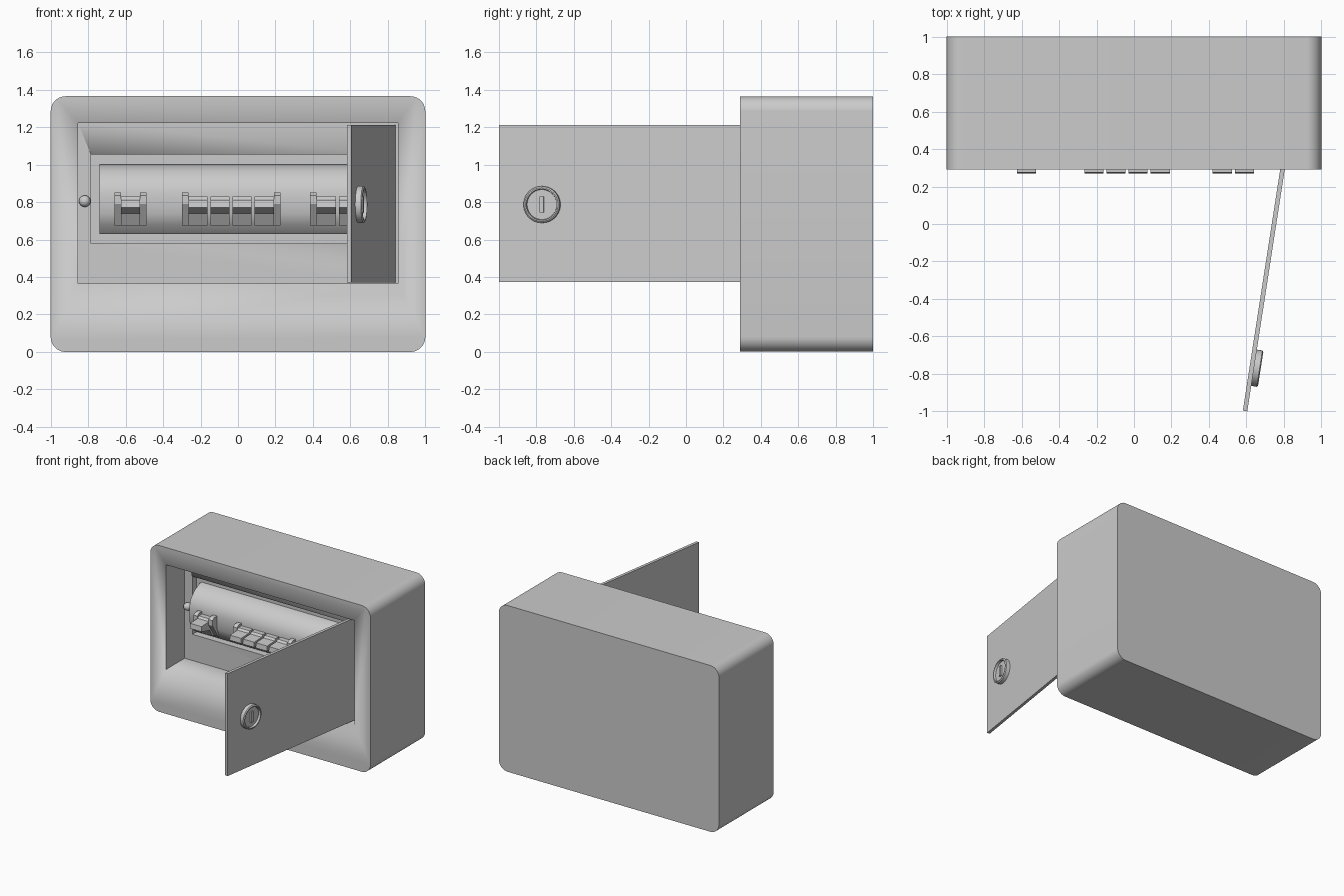
import bpy, bmesh, math
from mathutils import Matrix, Vector

if "Cube" in bpy.data.objects:
    bpy.data.objects.remove(bpy.data.objects["Cube"])


def finish(name, bm, angle=30, matrix=None):
    bmesh.ops.recalc_face_normals(bm, faces=bm.faces)
    me = bpy.data.meshes.new(name)
    bm.to_mesh(me)
    bm.free()
    ob = bpy.data.objects.new(name, me)
    bpy.context.collection.objects.link(ob)
    if matrix:
        ob.matrix_world = matrix
    bpy.ops.object.select_all(action='DESELECT')
    bpy.context.view_layer.objects.active = ob
    ob.select_set(True)
    bpy.ops.object.shade_smooth_by_angle(angle=math.radians(angle))
    return ob


def extrude(name, pts, direction, angle=30):
    """Solid made by sweeping a closed outline along a vector."""
    bm = bmesh.new()
    face = bm.faces.new([bm.verts.new(p) for p in pts])
    ext = bmesh.ops.extrude_face_region(bm, geom=[face], use_keep_orig=True)
    verts = [g for g in ext['geom'] if isinstance(g, bmesh.types.BMVert)]
    bmesh.ops.translate(bm, vec=direction, verts=verts)
    return finish(name, bm, angle)


def prism(name, yz, x0, x1, angle=30):
    return extrude(name, [(x0, y, z) for y, z in yz], Vector((x1 - x0, 0, 0)), angle)


def box(name, lo, hi, matrix=None):
    bm = bmesh.new()
    bmesh.ops.create_cube(bm, size=1)
    lo, hi = Vector(lo), Vector(hi)
    for v in bm.verts:
        v.co = (lo + hi) / 2 + Vector(a * b for a, b in zip(v.co, hi - lo))
    return finish(name, bm, 30, matrix)


# Housing: rounded outline swept backwards
R, H = 0.08, 1.365
outline = []
for k, (cx, cz) in enumerate([(1 - R, H - R), (-1 + R, H - R), (-1 + R, R), (1 - R, R)]):
    for i in range(11):
        a = math.radians(90 * k + 9 * i)
        outline.append((cx + R * math.cos(a), 0.29, cz + R * math.sin(a)))
housing = extrude("housing", outline, Vector((0, 0.71, 0)))

# Door recess and the deeper breaker window inside it
for name, lo, hi in [("recess_cutter", (-0.855, 0.1, 0.365), (0.853, 0.53, 1.223)),
                     ("window_cutter", (-0.785, 0.1, 0.58), (0.785, 0.585, 1.055))]:
    cutter = box(name, lo, hi)
    cutter.hide_render = True
    cutter.hide_set(True)
    mod = housing.modifiers.new(name, 'BOOLEAN')
    mod.object = cutter
    mod.operation = 'DIFFERENCE'
    mod.solver = 'EXACT'

# Raised cover behind the breakers
prism("breaker_cover", [(0.6, 1.0), (0.56, 1.0), (0.49, 0.965), (0.44, 0.91), (0.425, 0.85),
                        (0.425, 0.74), (0.45, 0.68), (0.5, 0.63), (0.6, 0.63)], -0.74, 0.74, 45)

# Breakers: groups of toggles between two end cheeks
cheek = [(0.46, 0.85), (0.39, 0.85), (0.365, 0.835), (0.365, 0.79), (0.44, 0.675), (0.46, 0.675)]
toggle = [(0.46, 0.83), (0.385, 0.83), (0.37, 0.815), (0.275, 0.81), (0.27, 0.77),
          (0.38, 0.738), (0.42, 0.675), (0.46, 0.675)]
for start, count in [(-0.66, 1), (-0.30, 4), (0.385, 2)]:
    x = start + 0.035
    prism("breaker_cheek", cheek, start, x)
    for i in range(count):
        prism("breaker_toggle", toggle, x, x + 0.102)
        x += 0.118
    x -= 0.016
    prism("breaker_cheek", cheek, x, x + 0.035)

# Latch stud on the left of the window
bm = bmesh.new()
bmesh.ops.create_uvsphere(bm, u_segments=24, v_segments=12, radius=0.031)
finish("latch_stud", bm, 60, Matrix.Translation((-0.818, 0.515, 0.805)))

# Open door, swung out on the right
swing = Matrix.Translation((0.593, -0.998, 0)) @ Matrix.Rotation(math.radians(-8.8), 4, 'Z')
box("door", (-0.012, 0, 0.372), (0.012, 1.56, 1.212), swing)

# Lock: turned ring with a sunken face and key bar
bm = bmesh.new()
profile = [(0, 0.018), (0.08, 0.018), (0.083, 0.036), (0.09, 0.036), (0.098, 0.03), (0.098, -0.005)]
vs = [bm.verts.new((h, r, 0)) for r, h in profile]
es = [bm.edges.new(p) for p in zip(vs, vs[1:])]
bmesh.ops.spin(bm, geom=vs + es, cent=(0, 0, 0), axis=(1, 0, 0),
               angle=2 * math.pi, steps=40, use_merge=True)
bmesh.ops.remove_doubles(bm, verts=bm.verts, dist=1e-5)
lock_at = swing @ Matrix.Translation((0.012, 0.235, 0.787))
finish("lock_ring", bm, 30, lock_at)
box("key_bar", (0.01, -0.011, -0.043), (0.03, 0.011, 0.043), lock_at)
